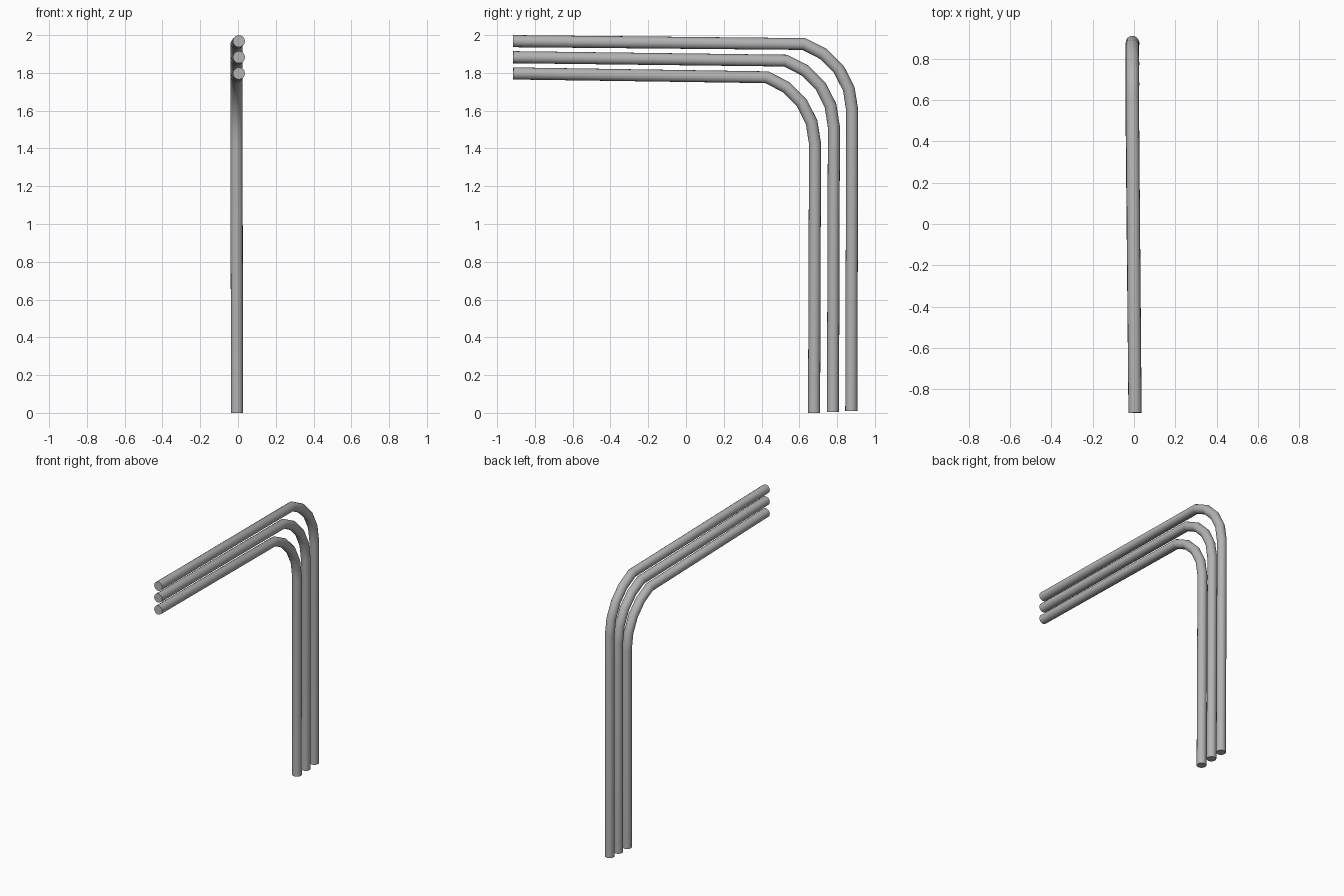
import bpy
import math

if "Cube" in bpy.data.objects:
    bpy.data.objects.remove(bpy.data.objects["Cube"], do_unlink=True)

# Plain grey metal
grey = bpy.data.materials.new("grey_metal")
grey.use_nodes = True
colour = (0.45, 0.45, 0.45, 1)
grey.diffuse_color = colour
grey.node_tree.nodes["Principled BSDF"].inputs["Base Color"].default_value = colour

RADIUS = 0.032
BEND = 0.37
FRONT_Y = -0.915


def bent_pipe(name, end_z, centre_y, centre_z, bottom_z):
    """Straight arm, faceted bend and a slightly leaning upright."""
    path = [(0.005, FRONT_Y, end_z)]
    for step in range(5):
        a = math.radians(72 - 18 * step)
        path.append((-0.008, centre_y + BEND * math.cos(a),
                     centre_z + BEND * math.sin(a)))
    path.append((-0.005, centre_y + BEND - 0.005, bottom_z))

    curve = bpy.data.curves.new(name, "CURVE")
    curve.dimensions = "3D"
    curve.bevel_depth = RADIUS
    curve.bevel_resolution = 6
    curve.use_fill_caps = True
    spline = curve.splines.new("POLY")
    spline.points.add(len(path) - 1)
    for point, co in zip(spline.points, path):
        point.co = (*co, 1)
    curve.materials.append(grey)

    pipe = bpy.data.objects.new(name, curve)
    bpy.context.collection.objects.link(pipe)
    bpy.ops.object.select_all(action="DESELECT")
    pipe.select_set(True)
    bpy.context.view_layer.objects.active = pipe
    bpy.ops.object.convert(target="MESH")
    bpy.ops.object.shade_smooth_by_angle(angle=math.radians(35))


# Three nested pipes, outermost first
bent_pipe("outer_pipe", 1.968, 0.51, 1.601, 0.01)
bent_pipe("middle_pipe", 1.883, 0.413, 1.513, 0.004)
bent_pipe("inner_pipe", 1.797, 0.313, 1.425, 0.0)
